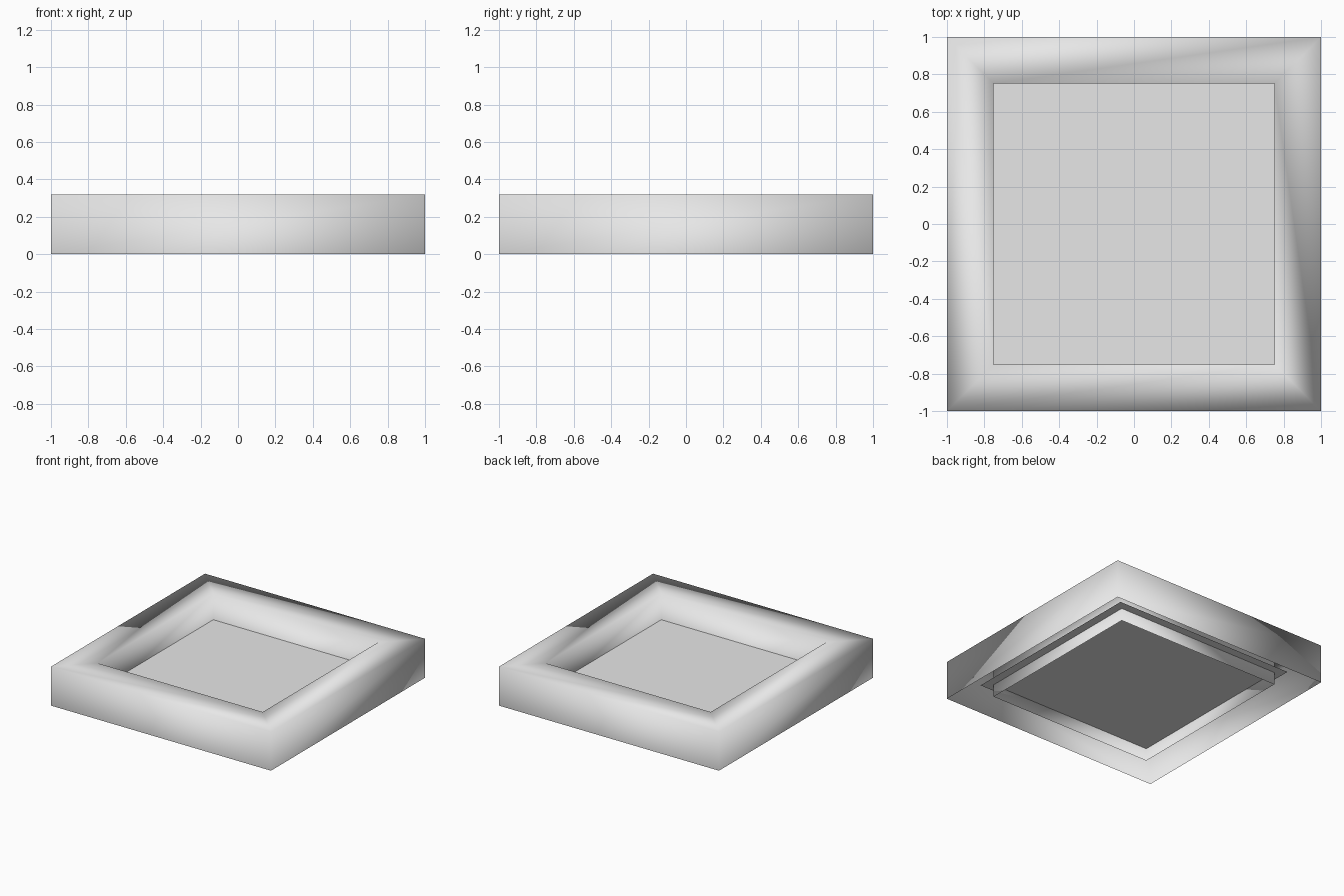
import bpy
import bmesh

cube = bpy.data.objects.get("Cube")
if cube:
    bpy.data.objects.remove(cube, do_unlink=True)

OUTER, INNER, PANEL = 1.0, 0.75, 0.82
HEIGHT, PANEL_Z = 0.32, 0.104

grey = bpy.data.materials.new("light grey")
grey.use_nodes = True
colour = (0.8, 0.8, 0.8, 1)
grey.diffuse_color = colour
grey.node_tree.nodes["Principled BSDF"].inputs["Base Color"].default_value = colour


def square(bm, half, z):
    """One square loop of vertices, counter-clockwise from above."""
    corners = ((-1, -1), (1, -1), (1, 1), (-1, 1))
    return [bm.verts.new((x * half, y * half, z)) for x, y in corners]


def finish(name, bm, smooth):
    mesh = bpy.data.meshes.new(name)
    bm.to_mesh(mesh)
    bm.free()
    mesh.materials.append(grey)
    for poly in mesh.polygons:
        poly.use_smooth = smooth
    obj = bpy.data.objects.new(name, mesh)
    bpy.context.collection.objects.link(obj)
    return obj


# Hollow rim, open underneath: outer wall, flat top, inner wall
bm = bmesh.new()
profile = ((OUTER, 0), (OUTER, HEIGHT), (INNER, HEIGHT), (INNER, 0))
loops = [square(bm, half, z) for half, z in profile]
for low, high in zip(loops, loops[1:]):
    for i in range(4):
        j = (i + 1) % 4
        bm.faces.new((low[i], low[j], high[j], high[i]))
finish("rim", bm, True)

# Flat floor sheet, reaching a little past the inner wall
bm = bmesh.new()
bm.faces.new(square(bm, PANEL, PANEL_Z))
finish("floor_panel", bm, False)
